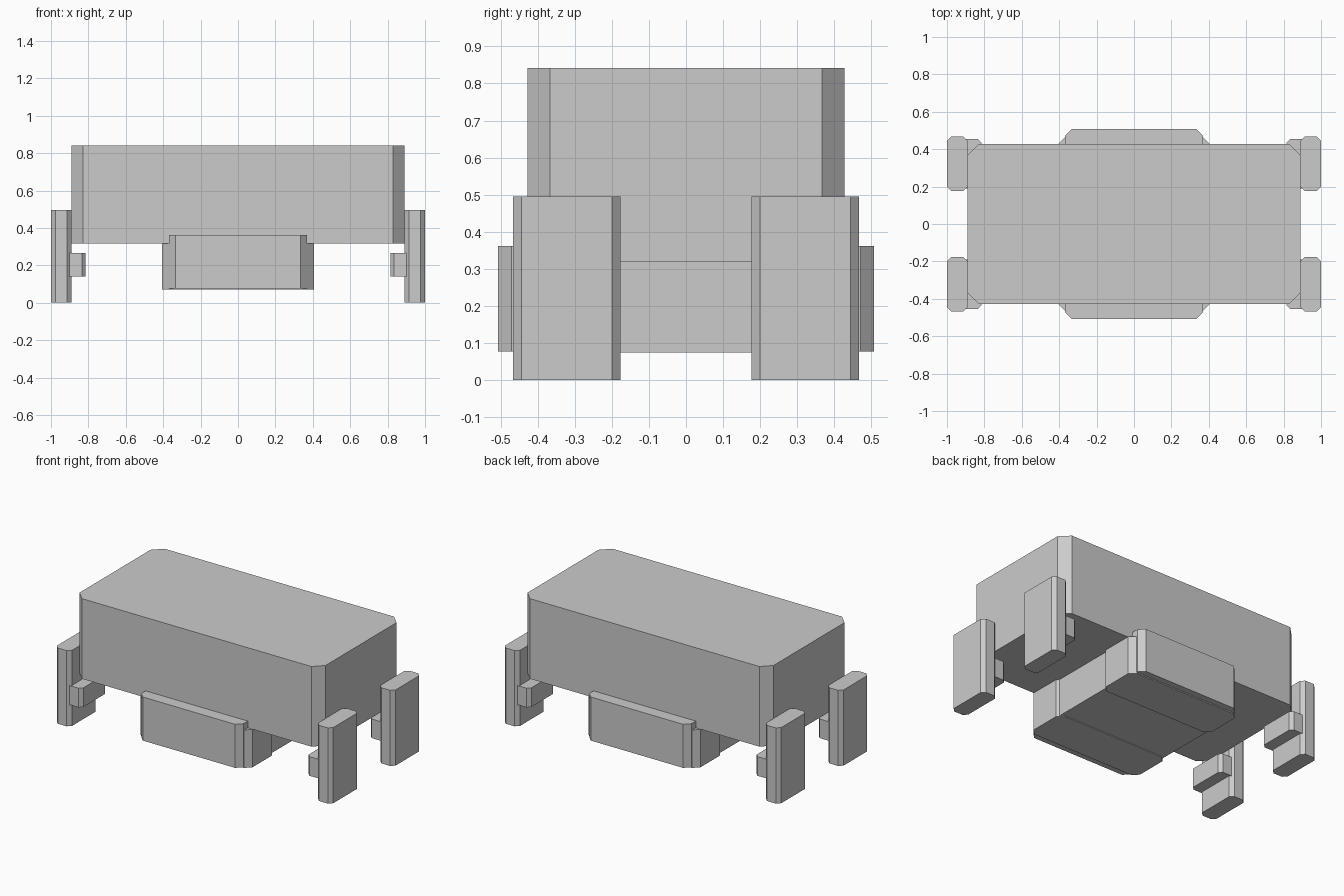
import bpy
import bmesh

cube = bpy.data.objects.get("Cube")
if cube:
    bpy.data.objects.remove(cube, do_unlink=True)

grey = bpy.data.materials.new("plain_grey")
grey.use_nodes = True
COLOUR = (0.6, 0.6, 0.6, 1.0)
grey.diffuse_color = COLOUR
shader = next(n for n in grey.node_tree.nodes if n.type == "BSDF_PRINCIPLED")
shader.inputs["Base Color"].default_value = COLOUR


def block(name, x, y, z, cut=0.0):
    """Box between the given ranges, with its upright edges cut off."""
    x0, x1 = sorted(x)
    y0, y1 = sorted(y)
    outline = []
    for cx, cy, dx, dy in ((x0, y0, 1, 1), (x1, y0, -1, 1),
                           (x1, y1, -1, -1), (x0, y1, 1, -1)):
        if cut:
            pair = [(cx, cy + dy * cut), (cx + dx * cut, cy)]
            outline += pair if dx == dy else pair[::-1]
        else:
            outline.append((cx, cy))
    bm = bmesh.new()
    base = bm.faces.new([bm.verts.new((px, py, z[0])) for px, py in outline])
    grown = bmesh.ops.extrude_face_region(bm, geom=[base], use_keep_orig=True)
    top = [v for v in grown["geom"] if isinstance(v, bmesh.types.BMVert)]
    bmesh.ops.translate(bm, verts=top, vec=(0, 0, z[1] - z[0]))
    bmesh.ops.recalc_face_normals(bm, faces=bm.faces)
    mesh = bpy.data.meshes.new(name)
    bm.to_mesh(mesh)
    bm.free()
    mesh.materials.append(grey)
    obj = bpy.data.objects.new(name, mesh)
    bpy.context.collection.objects.link(obj)
    return obj


# Main body and the block under its middle
block("body", (-0.89, 0.89), (-0.427, 0.427), (0.318, 0.842), 0.06)
block("under_block", (-0.39, 0.39), (-0.21, 0.21), (0.075, 0.32))

for end, sy in (("front", -1), ("back", 1)):
    # Lower boxes with a raised outer panel
    block(end + "_lower_box", (-0.405, 0.405), (sy * 0.19, sy * 0.465),
          (0.07, 0.318), 0.036)
    block(end + "_outer_panel", (-0.37, 0.37), (sy * 0.34, sy * 0.507),
          (0.077, 0.362), 0.036)
    for side, sx in (("right", -1), ("left", 1)):
        # Upright feet with a short inner stub
        block(f"{end}_{side}_foot", (sx * 0.89, sx), (sy * 0.177, sy * 0.467),
              (0, 0.495), 0.023)
        block(f"{end}_{side}_stub", (sx * 0.815, sx * 0.93),
              (sy * 0.189, sy * 0.455), (0.14, 0.265), 0.02)
